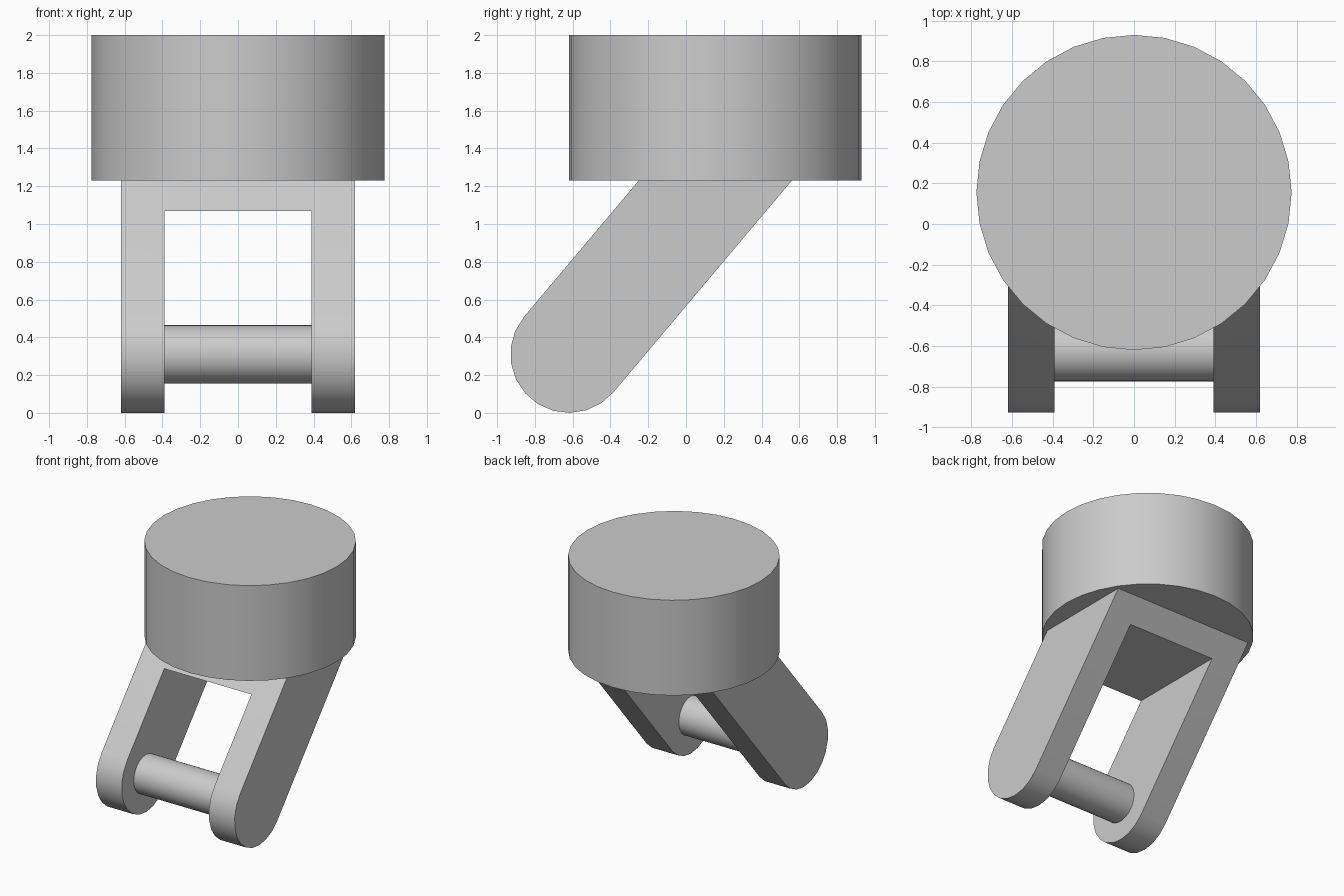
import bpy, bmesh, math
from mathutils import Vector

old = bpy.data.objects.get("Cube")
if old:
    bpy.data.objects.remove(old, do_unlink=True)

grey = bpy.data.materials.new("plain_grey")
grey.use_nodes = True
COLOUR = (0.6, 0.6, 0.6, 1)
grey.diffuse_color = COLOUR
grey.node_tree.nodes["Principled BSDF"].inputs["Base Color"].default_value = COLOUR

# Main dimensions
AXLE = Vector((-0.62, 0.31))     # axle centre as (y, z)
NECK = Vector((0.155, 1.23))     # where the fork meets the mount
ARM_R, PIN_R, MOUNT_R = 0.31, 0.155, 0.775
OUTER, INNER = 0.62, 0.39        # half widths of the fork
BRIDGE_Z, TOP_Z = 1.07, 2.0


def select_only(ob):
    bpy.ops.object.select_all(action='DESELECT')
    ob.select_set(True)
    bpy.context.view_layer.objects.active = ob


def smooth(ob):
    select_only(ob)
    bpy.ops.object.shade_smooth_by_angle(angle=math.radians(30))


def prism(name, profile, half_width):
    """Extrude a (y, z) profile along x, symmetric about x = 0."""
    bm = bmesh.new()
    face = bm.faces.new([bm.verts.new((-half_width, y, z)) for y, z in profile])
    new = bmesh.ops.extrude_face_region(bm, geom=[face])["geom"]
    verts = [v for v in new if isinstance(v, bmesh.types.BMVert)]
    bmesh.ops.translate(bm, verts=verts, vec=(2 * half_width, 0, 0))
    bmesh.ops.recalc_face_normals(bm, faces=bm.faces)
    mesh = bpy.data.meshes.new(name)
    bm.to_mesh(mesh)
    bm.free()
    mesh.materials.append(grey)
    ob = bpy.data.objects.new(name, mesh)
    bpy.context.collection.objects.link(ob)
    return ob


def cylinder(name, radius, depth, location, rotation=(0, 0, 0)):
    bpy.ops.mesh.primitive_cylinder_add(vertices=32, radius=radius, depth=depth,
                                        location=location, rotation=rotation)
    ob = bpy.context.object
    ob.name = name
    ob.data.materials.append(grey)
    smooth(ob)
    return ob


# Round mount on top
cylinder("mount", MOUNT_R, TOP_Z - NECK.y, (0, NECK.x, (TOP_Z + NECK.y) / 2))

# Slanted fork: rounded lower end, cut level where it meets the mount
lean = math.atan2(NECK.y - AXLE.y, NECK.x - AXLE.x)
STEPS = 11
profile = []
for i in range(STEPS + 1):
    a = lean + math.pi / 2 + math.pi * i / STEPS
    profile.append((AXLE.x + ARM_R * math.cos(a), AXLE.y + ARM_R * math.sin(a)))
half_cut = ARM_R / math.sin(lean)
profile += [(NECK.x + half_cut, NECK.y), (NECK.x - half_cut, NECK.y)]
fork = prism("fork", profile, OUTER)

# Opening between the two arms, leaving a bridge under the mount
opening = prism("opening_cutter", [(-2, -1), (2, -1), (2, BRIDGE_Z), (-2, BRIDGE_Z)], INNER)
opening.hide_render = True
cut = fork.modifiers.new("opening", 'BOOLEAN')
cut.operation = 'DIFFERENCE'
cut.solver = 'EXACT'
cut.object = opening
select_only(fork)
bpy.ops.object.modifier_apply(modifier=cut.name)
bpy.data.objects.remove(opening, do_unlink=True)
smooth(fork)

# Axle pin between the arms
cylinder("axle_pin", PIN_R, 2 * INNER, (0, AXLE.x, AXLE.y), (0, math.pi / 2, 0))
